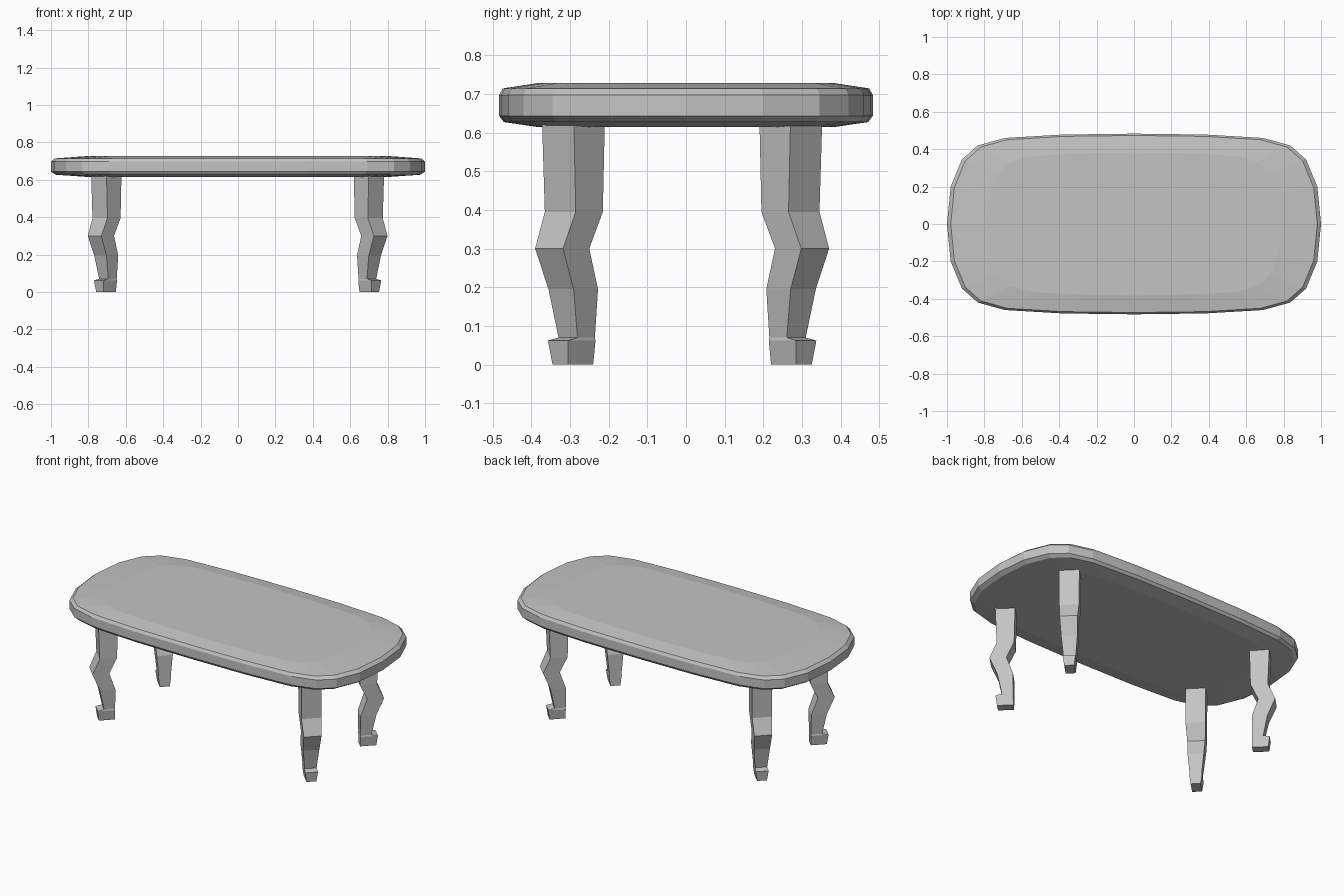
import bpy
import bmesh

cube = bpy.data.objects.get("Cube")
if cube:
    bpy.data.objects.remove(cube, do_unlink=True)

grey = bpy.data.materials.new("plain grey")
grey.use_nodes = True
GREY = (0.55, 0.55, 0.55, 1)
grey.diffuse_color = GREY
grey.node_tree.nodes["Principled BSDF"].inputs["Base Color"].default_value = GREY


def loft(name, rings):
    """Skin a stack of equal-length vertex rings and cap both ends."""
    bm = bmesh.new()
    loops = [[bm.verts.new(p) for p in ring] for ring in rings]
    n = len(loops[0])
    for low, high in zip(loops, loops[1:]):
        for i in range(n):
            j = (i + 1) % n
            bm.faces.new((low[i], low[j], high[j], high[i]))
    bm.faces.new(loops[0])
    bm.faces.new(loops[-1])
    bmesh.ops.recalc_face_normals(bm, faces=bm.faces)
    mesh = bpy.data.meshes.new(name)
    bm.to_mesh(mesh)
    bm.free()
    mesh.materials.append(grey)
    obj = bpy.data.objects.new(name, mesh)
    bpy.context.collection.objects.link(obj)
    return obj


# Tabletop: one quarter of the rounded outline, mirrored all round
quarter = [(1, 0), (0.98, 0.2), (0.92, 0.345), (0.835, 0.42),
           (0.69, 0.46), (0.385, 0.478), (0, 0.483)]
half = quarter + [(-x, y) for x, y in quarter[-2::-1]]
outline = half + [(x, -y) for x, y in half[-2:0:-1]]

# Edge section: (height, inset scale)
section = [(0.614, 0.79), (0.627, 0.975), (0.643, 1),
           (0.697, 1), (0.714, 0.98), (0.728, 0.79)]
loft("tabletop", [[(x * s, y * s, z) for x, y in outline] for z, s in section])

# Leg stations: (outer height, inner height, outer reach, inner reach, half width)
stations = [(0, 0, 0.325, 0.26, 0.02),
            (0.062, 0.062, 0.331, 0.26, 0.026),
            (0.07, 0.07, 0.305, 0.26, 0.0245),
            (0.195, 0.195, 0.323, 0.26, 0.0325),
            (0.3, 0.3, 0.354, 0.286, 0.036),
            (0.395, 0.395, 0.325, 0.255, 0.04),
            (0.625, 0.625, 0.331, 0.251, 0.041)]


def leg(name, sx, sy, x0, y0):
    """Cabriole leg whose bend points outward along the corner diagonal."""
    rings = []
    for z_out, z_in, out, inn, h in stations:
        corners = [(out, -h, z_out), (out, h, z_out), (inn, h, z_in), (inn, -h, z_in)]
        rings.append([(x0 + sx * (r + t), y0 + sy * (r - t), z) for r, t, z in corners])
    loft(name, rings)


for side, sx, x0 in (("left", 1, 0.409), ("right", -1, -0.413)):
    leg("front_leg_" + side, sx, -1, x0, 0)
    leg("back_leg_" + side, sx, 1, x0, -0.02)
